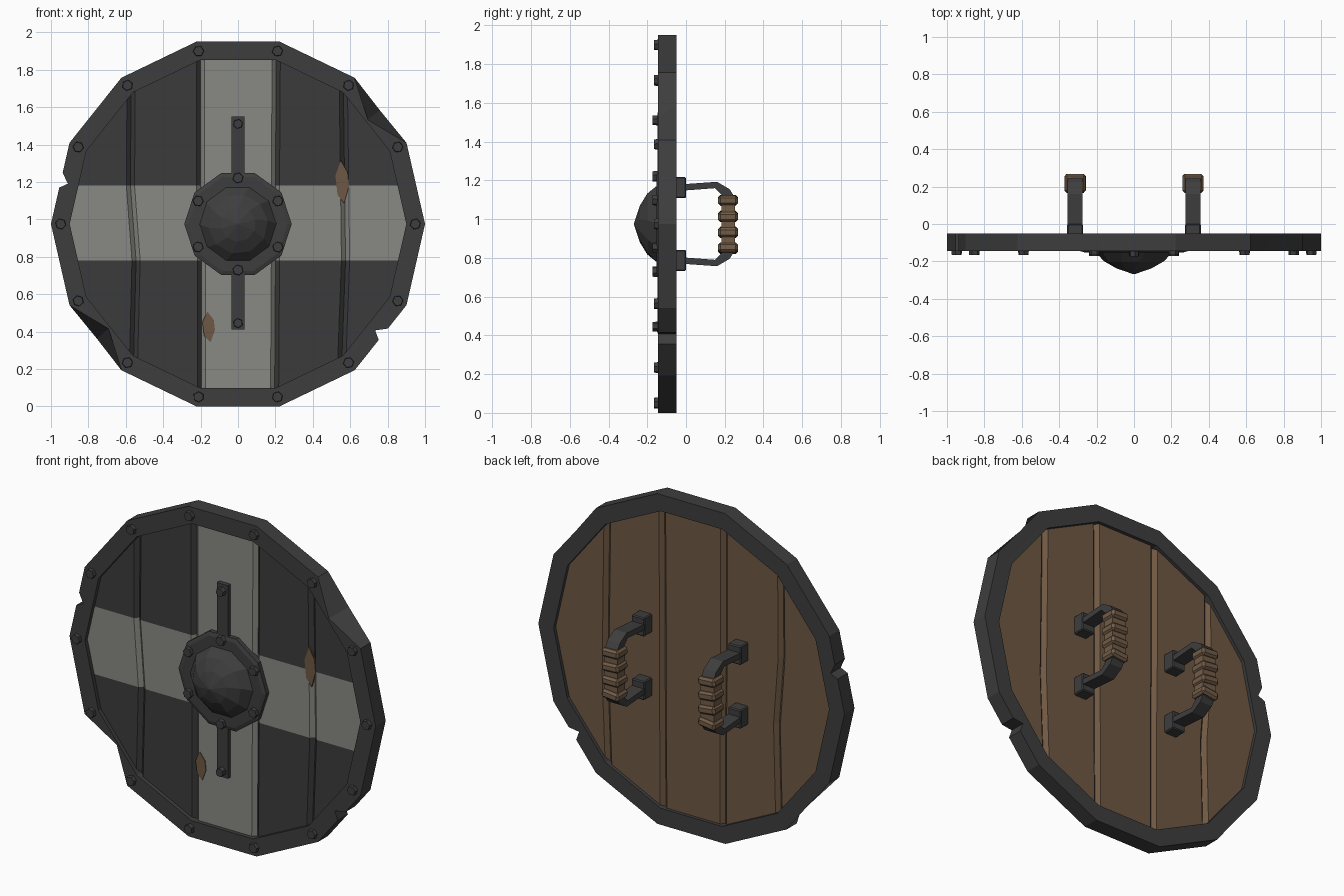
import bpy, bmesh, math, random
from mathutils import Vector, Matrix

if "Cube" in bpy.data.objects:
    bpy.data.objects.remove(bpy.data.objects["Cube"])

random.seed(4)
CZ = 0.975           # shield centre height
N = 14               # sides of the shield


def material(name, rgb):
    m = bpy.data.materials.new(name)
    m.diffuse_color = (*rgb, 1)
    m.use_nodes = True
    m.node_tree.nodes["Principled BSDF"].inputs["Base Color"].default_value = m.diffuse_color
    return m


IRON = material("dark_iron", (0.048, 0.048, 0.049))
BLACK = material("charcoal_paint", (0.044, 0.044, 0.044))
PALE = material("pale_grey_paint", (0.25, 0.255, 0.23))
WOOD = material("brown_wood", (0.155, 0.098, 0.056))
WRAP = material("leather_wrap", (0.17, 0.108, 0.064))


def finish(name, bm, *mats):
    bmesh.ops.recalc_face_normals(bm, faces=bm.faces[:])
    me = bpy.data.meshes.new(name)
    bm.to_mesh(me)
    bm.free()
    for m in mats:
        me.materials.append(m)
    ob = bpy.data.objects.new(name, me)
    bpy.context.collection.objects.link(ob)
    return ob


def loft(bm, rings, closed=False, caps=True):
    """Join rings of points with quads."""
    vs = [[bm.verts.new(p) for p in r] for r in rings]
    n = len(vs[0])
    for i in range(len(vs) if closed else len(vs) - 1):
        a, b = vs[i], vs[(i + 1) % len(vs)]
        for j in range(n):
            bm.faces.new((a[j], a[(j + 1) % n], b[(j + 1) % n], b[j]))
    if caps and not closed:
        bm.faces.new(vs[0])
        bm.faces.new(vs[-1])


def ring(r, y, sides, x=0, z=CZ, rot=0.0):
    return [(x + r * math.cos(rot + 2 * math.pi * k / sides), y,
             z + r * math.sin(rot + 2 * math.pi * k / sides)) for k in range(sides)]


def box(bm, centre, size, bevel=0.0, rot=None):
    m = Matrix.Translation(centre) @ (rot or Matrix()) @ Matrix.Diagonal((*size, 1))
    vs = bmesh.ops.create_cube(bm, size=1, matrix=m)["verts"]
    if bevel:
        es = list({e for v in vs for e in v.link_edges})
        bmesh.ops.bevel(bm, geom=es, offset=bevel, segments=1, affect='EDGES')


# Rim: regular polygon with extra stations for notches and dents
def poly_r(deg):
    step = 360 / N
    return math.cos(math.pi / N) / math.cos(math.radians(deg % step - step / 2))


stations = [(k * 360 / N, 1, 1) for k in range(N)]
stations += [(a, poly_r(a), poly_r(a)) for a in (163.7, 168.5, 325.1, 320.5)]
stations += [(166.7, 0.935, 0.935), (322.2, 0.928, 0.928)]      # notches
stations += [(38.7, 0.89, 0.972), (219, 0.89, 0.972)]           # front dents
rings = []
for deg, front, back in sorted(stations):
    a = math.radians(deg)
    inner = 0.9 * poly_r(deg)
    rings.append([(r * math.cos(a), y, CZ + r * math.sin(a)) for r, y in
                  ((min(inner, front - 0.01), -0.144), (front, -0.144),
                   (back, -0.05), (inner, -0.05))])
bm = bmesh.new()
loft(bm, rings, closed=True)
finish("rim", bm, IRON)

# Planks: bevelled boards with painted cross on the front
rows = [-0.02, 0.78, 1.18, 1.97]
bounds = [[-1] * 4, [-.565, -.545, -.575, -.57], [-.195, -.195, -.2, -.2],
          [.195, .2, .2, .205], [.545, .575, .57, .56], [1] * 4]
for i in range(5):
    bm = bmesh.new()
    b, f, k = 0.022, -0.12, -0.07
    rs = []
    for l, r, z in zip(bounds[i], bounds[i + 1], rows):
        rs.append([(x, y, z) for x, y in
                   ((l, f + b), (l + b, f), (r - b, f), (r, f + b),
                    (r, k - b), (r - b, k), (l + b, k), (l, k - b))])
    loft(bm, rs)
    for s in range(N):                                  # clip to the rim
        a = 2 * math.pi * (s + 0.5) / N
        n = Vector((math.cos(a), 0, math.sin(a)))
        bmesh.ops.bisect_plane(bm, geom=bm.verts[:] + bm.edges[:] + bm.faces[:],
                               plane_co=Vector((0, 0, CZ)) + n * 0.91,
                               plane_no=n, clear_outer=True)
    bmesh.ops.recalc_face_normals(bm, faces=bm.faces[:])
    for fc in bm.faces:
        if fc.calc_center_median().y < (f + k) / 2 - 0.003:
            cross = i == 2 or 0.78 < fc.calc_center_median().z < 1.18
            fc.material_index = 1 if cross else 0
        else:
            fc.material_index = 2
    finish("plank_%d" % (i + 1), bm, BLACK, PALE, WOOD)

# Chipped paint showing wood
for name, x, z, w, h in (("paint_chip_right", .557, 1.2, .036, .115),
                         ("paint_chip_left", -.157, .425, .034, .082)):
    bm = bmesh.new()
    shape = [(-.2, 1), (.8, .45), (1, -.2), (.3, -1), (-.7, -.6), (-1, .3)]
    loft(bm, [[(x + w * u, y, z + h * v) for u, v in shape] for y in (-.124, -.116)])
    finish(name, bm, WOOD)

# Vertical iron strap
bm = bmesh.new()
box(bm, (0, -0.128, 0.98), (0.072, 0.036, 1.14))
finish("strap", bm, IRON)

# Boss: flange and faceted dome
bm = bmesh.new()
loft(bm, [ring(.287, -.11, 10), ring(.287, -.145, 10), ring(.265, -.152, 10)])
finish("boss_flange", bm, IRON)
bm = bmesh.new()
loft(bm, [ring(r, y, 10, rot=o) for r, y, o in
          ((.212, -.145, 0), (.16, -.2, .12), (.095, -.238, .25), (.004, -.268, .25))])
finish("boss_dome", bm, IRON)


# Bolts on rim, flange and strap
def bolts(name, spots, base, top, r):
    bm = bmesh.new()
    for x, z in spots:
        rot = random.uniform(0, 1)
        loft(bm, [ring(r, base, 6, x, z, rot), ring(r * .9, top, 6, x, z, rot)])
    finish(name, bm, IRON)


def circle(r, n, start=0.0):
    return [(r * math.cos(start + 2 * math.pi * k / n),
             CZ + r * math.sin(start + 2 * math.pi * k / n)) for k in range(n)]


bolts("rim_bolts", circle(.948, N), -.14, -.165, .03)
bolts("flange_bolts", circle(.246, 6, math.pi / 2), -.145, -.172, .03)
bolts("strap_bolts", [(0, 1.51), (0, .445)], -.14, -.174, .027)

# Two handles on the back
half = [(-.02, .205), (.16, .218), (.225, .18), (.25, .14)]
inner = [(.19, .13), (.185, .15), (.15, .185), (-.02, .172)]
profile = half + [(y, -z) for y, z in half[::-1]]
profile += [(y, -z) for y, z in inner[::-1]] + inner
for side, sx in (("left", -.315), ("right", .315)):
    bm = bmesh.new()
    loft(bm, [[(sx + w, y, CZ + z) for y, z in profile] for w in (-.04, .04)])
    for s in (1, -1):                                    # mounting blocks
        box(bm, (sx, -.04, CZ + s * .188), (.085, .08, .11), .006)
    finish("handle_" + side, bm, IRON)
    bm = bmesh.new()
    box(bm, (sx, .217, CZ), (.09, .07, .27))             # grip core
    for z in (.122, .039, -.043, -.125):                 # wound leather
        tilt = Matrix.Rotation(random.uniform(-.15, .15), 4, 'Y')
        box(bm, (sx, .217, CZ + z), (.112, .102, .05), .012, tilt)
    finish("grip_wrap_" + side, bm, WRAP)
